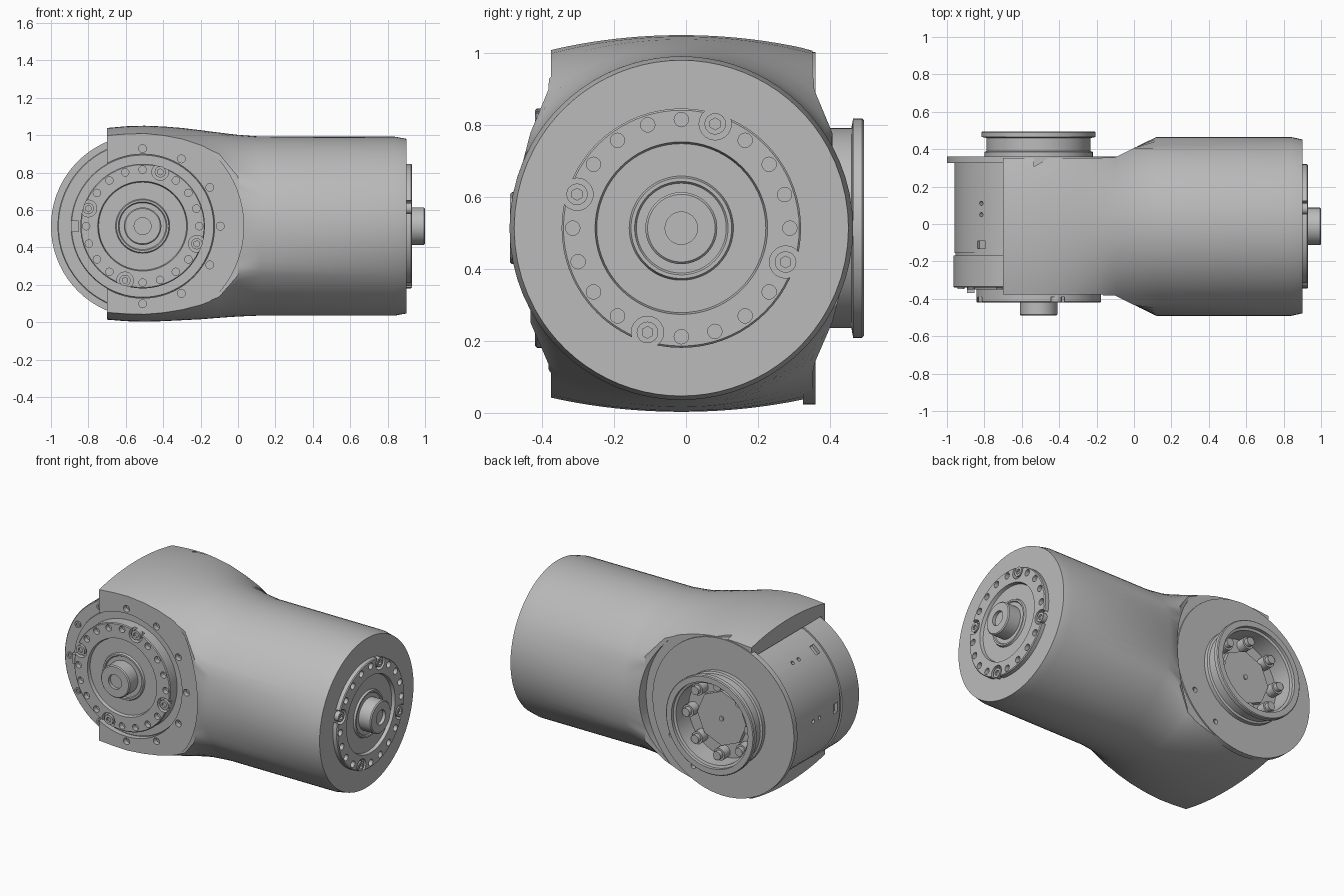
import bpy, bmesh, math
from math import sin, cos, pi, radians
from mathutils import Matrix, Vector

if "Cube" in bpy.data.objects:
    bpy.data.objects.remove(bpy.data.objects["Cube"])

grey = bpy.data.materials.new("metal grey")
grey.use_nodes = True
grey.diffuse_color = (0.5, 0.5, 0.5, 1)
grey.node_tree.nodes["Principled BSDF"].inputs["Base Color"].default_value = (0.5, 0.5, 0.5, 1)

AX, CY, CZ = -0.51, -0.013, 0.514       # joint axis x, body axis y, shared height


def frame(xdir, zdir, origin):
    """Local z is the turning axis, local y is world up."""
    m = Matrix((xdir, (0, 0, 1), zdir)).transposed().to_4x4()
    return Matrix.Translation(origin) @ m


FRONT = frame((1, 0, 0), (0, -1, 0), (AX, -0.49, CZ))
END = frame((0, 1, 0), (1, 0, 0), (1.0, CY, CZ))
BACK = frame((-1, 0, 0), (0, 1, 0), (AX, 0, CZ))


def finish(bm, name, matrix=Matrix()):
    bm.transform(matrix)
    bmesh.ops.recalc_face_normals(bm, faces=bm.faces)
    mesh = bpy.data.meshes.new(name)
    bm.to_mesh(mesh)
    bm.free()
    mesh.materials.append(grey)
    ob = bpy.data.objects.new(name, mesh)
    bpy.context.collection.objects.link(ob)
    return ob


def smooth(ob):
    bpy.ops.object.select_all(action='DESELECT')
    ob.select_set(True)
    bpy.context.view_layer.objects.active = ob
    bpy.ops.object.shade_smooth_by_angle(angle=radians(28))
    return ob


def skin(bm, rings):
    """Bridge closed vertex rings; a one-vertex ring is a pole."""
    for a, b in zip(rings, rings[1:]):
        n = max(len(a), len(b))
        for i in range(n):
            j = (i + 1) % n
            if len(a) == 1:
                bm.faces.new((a[0], b[i], b[j]))
            elif len(b) == 1:
                bm.faces.new((a[i], a[j], b[0]))
            else:
                bm.faces.new((a[i], a[j], b[j], b[i]))


def lathe(name, profile, matrix, segs=72):
    bm = bmesh.new()
    rings = []
    for r, t in profile:
        n = segs if r > 0 else 1
        rings.append([bm.verts.new((r * cos(2 * pi * i / n), r * sin(2 * pi * i / n), t))
                      for i in range(n)])
    skin(bm, rings)
    return finish(bm, name, matrix)


def polar(r, degrees):
    return [(r * cos(radians(d)), r * sin(radians(d))) for d in degrees]


def pins(name, points, r, t0, t1, matrix, segs=16):
    bm = bmesh.new()
    for x, y in points:
        bmesh.ops.create_cone(bm, cap_ends=True, segments=segs, radius1=r, radius2=r, depth=t1 - t0,
                              matrix=Matrix.Translation((x, y, (t0 + t1) / 2)))
    return finish(bm, name, matrix)


def cut(ob, cutter):
    mod = ob.modifiers.new("cut", 'BOOLEAN')
    mod.operation, mod.solver, mod.object = 'DIFFERENCE', 'EXACT', cutter
    dg = bpy.context.evaluated_depsgraph_get()
    ob.data = bpy.data.meshes.new_from_object(ob.evaluated_get(dg))
    ob.modifiers.clear()
    bpy.data.objects.remove(cutter)


def screws(name, points, r, t0, t1, matrix):
    ob = pins(name, points, r, t0, t1, matrix)
    cut(ob, pins("sockets", points, r * 0.55, t1 - r * 0.4, t1 + 0.01, matrix, 6))
    return smooth(ob)


EVERY_30 = range(0, 360, 30)
BIG = (72, 162, 252, 342)


def actuator(name, matrix, body):
    """Drive unit face: hub, recessed ring, drilled output disc, screw circle."""
    face = [(0, -0.02), (0.045, -0.02), (0.045, 0), (0.094, 0), (0.1, -0.006), (0.1, -0.085),
            (0.125, -0.085), (0.13, -0.078), (0.14, -0.078), (0.145, -0.09), (0.235, -0.09),
            (0.24, -0.07), (0.328, -0.07), (0.333, -0.075), (0.333, -0.14), (0.38, -0.14),
            (0.383, -0.15)]
    ob = lathe(name, face + body, matrix)
    cut(ob, pins("holes", polar(0.302, [d for d in range(0, 360, 18) if d not in BIG]),
                 0.02, -0.1, 0, matrix))
    cut(ob, pins("counterbores", polar(0.305, BIG), 0.045, -0.1, 0, matrix, 20))
    screws(name + "_disc_screws", polar(0.305, BIG), 0.03, -0.11, -0.072, matrix)
    screws(name + "_rim_screws", polar(0.415, EVERY_30), 0.02, -0.16, -0.142, matrix)
    bm = bmesh.new()
    bmesh.ops.create_cube(bm, size=1, matrix=Matrix.Translation((-0.362, 0, -0.135))
                          @ Matrix.Diagonal((0.04, 0.06, 0.03, 1)))
    finish(bm, name + "_key", matrix)
    return ob


# Housing: lofted from a flat-sided joint block into a round tube
stations = [(-0.7, 0.94, 0.525, 0.5, 0.367), (-0.6, 0.94, 0.534, 0.508, 0.367),
            (-0.5, 0.94, 0.537, 0.511, 0.367), (-0.4, 0.88, 0.533, 0.508, 0.367),
            (-0.3, 0.79, 0.525, 0.503, 0.367), (-0.2, 0.68, 0.513, 0.498, 0.367),
            (-0.1, 0.58, 0.5, 0.49, 0.37), (0, 0.5, 0.488, 0.483, 0.42),
            (0.12, 0.478, 0.479, 0.478, 0.478), (0.84, 0.478, 0.478, 0.478, 0.478),
            (0.9, 0.465, 0.467, 0.467, 0.465)]
bm = bmesh.new()
rings = []
for x, a, up, low, w in stations:
    t0 = max(math.acos(min(1, w / a)), 0.5)
    angles = [-t0 + 2 * t0 * i / 10 for i in range(10)]
    angles += [t0 + (pi - 2 * t0) * i / 28 for i in range(28)]
    angles += [t + pi for t in angles]
    rings.append([bm.verts.new((x, CY + max(-w, min(w, a * cos(t))),
                                CZ + (up if sin(t) > 0 else low) * sin(t))) for t in angles])
skin(bm, rings)
bm.faces.new(rings[0])
bm.faces.new(rings[-1])
housing = finish(bm, "housing")
# Stepped bore across the joint, with shallow round lands on both sides
cut(housing, lathe("bore", [(0, -0.7), (0.54, -0.7), (0.54, -0.376), (0.385, -0.376),
                            (0.385, -0.343), (0.46, -0.343), (0.46, 0.352), (0.54, 0.352),
                            (0.54, 0.7), (0, 0.7)], BACK, 96))
cut(housing, pins("end_recess", [(0, 0)], 0.45, -0.17, 0.1, END, 72))
cut(housing, pins("plate_holes", polar(0.415, EVERY_30), 0.021, 0.05, 0.155, FRONT @ Matrix.Translation((0, 0, -0.2))))
notch = Matrix.Translation((AX, 0.35, CZ + 0.53)) @ Matrix.Rotation(-pi / 2, 4, 'Z')
cut(housing, pins("notch", [(0, 0)], 0.05, -0.04, 0.06, notch, 3))
smooth(housing)

# Drive unit in the tube end
smooth(actuator("end_actuator", END, [(0.445, -0.15), (0.448, -0.155), (0.448, -0.2), (0, -0.2)]))

# Drive unit across the joint, with its exposed drum
drum = actuator("joint_actuator", FRONT,
                [(0.45, -0.15), (0.455, -0.155), (0.455, -0.322), (0.445, -0.322),
                 (0.445, -0.334), (0.45, -0.334), (0.45, -0.82), (0, -0.82)])
bm = bmesh.new()
for d in (133, 180, 227):
    turn = Matrix.Rotation(radians(d), 4, 'Z')
    bmesh.ops.create_cube(bm, size=1, matrix=turn @ Matrix.Translation((0.45, 0, -0.38))
                          @ Matrix.Diagonal((0.04, 0.06, 0.04, 1)))
    for t in (-0.54, -0.6):
        bmesh.ops.create_cone(bm, cap_ends=True, segments=12, radius1=0.012, radius2=0.012,
                              depth=0.05, matrix=turn @ Matrix.Translation((0.45, 0, t))
                              @ Matrix.Rotation(pi / 2, 4, 'Y'))
cut(drum, finish(bm, "drum_slots", FRONT))
smooth(drum)

# Rear flange with hollow collar
collar = lathe("rear_flange", [(0, 0.345), (0.25, 0.345), (0.25, 0.47), (0.265, 0.475),
                               (0.265, 0.495), (0.3, 0.495), (0.305, 0.49), (0.305, 0.465),
                               (0.278, 0.46), (0.278, 0.39), (0.29, 0.385), (0.29, 0.36),
                               (0.49, 0.36), (0.49, 0.325), (0, 0.325)], BACK)
cut(collar, pins("flange_holes", polar(0.415, EVERY_30), 0.016, 0.335, 0.4, BACK))
smooth(collar)

# Fixings and cover plate inside the collar
ring = polar(0.215, range(0, 360, 45))
smooth(pins("collar_bosses", ring, 0.038, 0.34, 0.4, BACK))
screws("collar_screws", ring, 0.026, 0.39, 0.425, BACK)
smooth(pins("cover_plate", [(0, 0)], 0.17, 0.34, 0.375, BACK, 8))
smooth(pins("cover_pin", [(0, 0)], 0.015, 0.37, 0.382, BACK))
